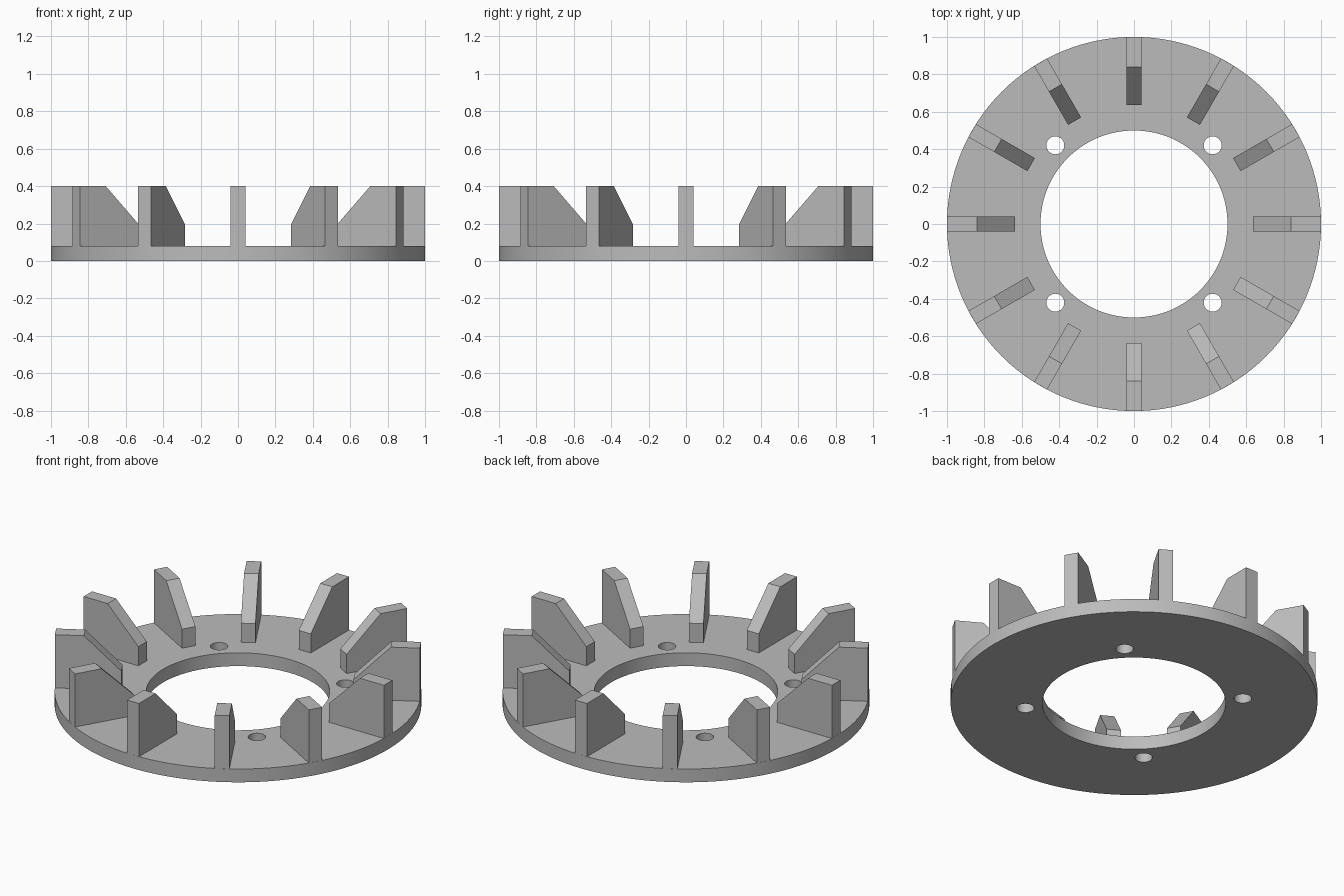
import bpy, bmesh, math
from mathutils import Matrix

cube = bpy.data.objects.get("Cube")
if cube:
    bpy.data.objects.remove(cube, do_unlink=True)

OUTER, INNER, BASE, TOP = 1.0, 0.5, 0.08, 0.4
HALF = 0.04          # half thickness of a fin
FINS, HOLES = 12, 4

grey = bpy.data.materials.new("plain grey")
grey.use_nodes = True
grey.diffuse_color = (0.5, 0.5, 0.5, 1)
grey.node_tree.nodes["Principled BSDF"].inputs["Base Color"].default_value = grey.diffuse_color


def make_object(name, bm):
    bmesh.ops.recalc_face_normals(bm, faces=bm.faces)
    mesh = bpy.data.meshes.new(name)
    bm.to_mesh(mesh)
    bm.free()
    mesh.materials.append(grey)
    obj = bpy.data.objects.new(name, mesh)
    bpy.context.collection.objects.link(obj)
    return obj


# Flat ring: a rectangular section turned around z
bm = bmesh.new()
section = [(INNER, 0), (OUTER, 0), (OUTER, BASE), (INNER, BASE)]
verts = [bm.verts.new((r, 0, z)) for r, z in section]
edges = [bm.edges.new((verts[i], verts[(i + 1) % 4])) for i in range(4)]
bmesh.ops.spin(bm, geom=verts + edges, cent=(0, 0, 0), axis=(0, 0, 1),
               angle=math.tau, steps=128, use_merge=True)
bmesh.ops.remove_doubles(bm, verts=bm.verts, dist=1e-4)
ring = make_object("base_ring", bm)

# Bolt holes on the diagonals
bm = bmesh.new()
for i in range(HOLES):
    turn = Matrix.Rotation(math.tau * (i + 0.5) / HOLES, 4, "Z")
    bmesh.ops.create_cone(bm, cap_ends=True, segments=32, radius1=0.048, radius2=0.048,
                          depth=0.4, matrix=turn @ Matrix.Translation((0.595, 0, 0)))
cutter = make_object("hole_cutter", bm)
cut = ring.modifiers.new("bolt_holes", "BOOLEAN")
cut.operation, cut.solver, cut.object = "DIFFERENCE", "EXACT", cutter
bpy.context.view_layer.objects.active = ring
ring.select_set(True)
bpy.ops.object.modifier_apply(modifier=cut.name)
bpy.data.objects.remove(cutter, do_unlink=True)
bpy.ops.object.shade_smooth_by_angle(angle=math.radians(30))

# Radial fins with a sloped inner corner, flush with the rim
rim = math.sqrt(OUTER ** 2 - HALF ** 2)
profile = [(0.635, BASE), (rim, BASE), (rim, TOP), (0.84, TOP), (0.635, 0.195)]
for i in range(FINS):
    bm = bmesh.new()
    face = bm.faces.new([bm.verts.new((r, -HALF, z)) for r, z in profile])
    side = bmesh.ops.extrude_face_region(bm, geom=[face])["geom"]
    bmesh.ops.translate(bm, vec=(0, 2 * HALF, 0),
                        verts=[v for v in side if isinstance(v, bmesh.types.BMVert)])
    bm.transform(Matrix.Rotation(math.tau * i / FINS, 4, "Z"))
    make_object(f"fin_{i + 1}", bm)
